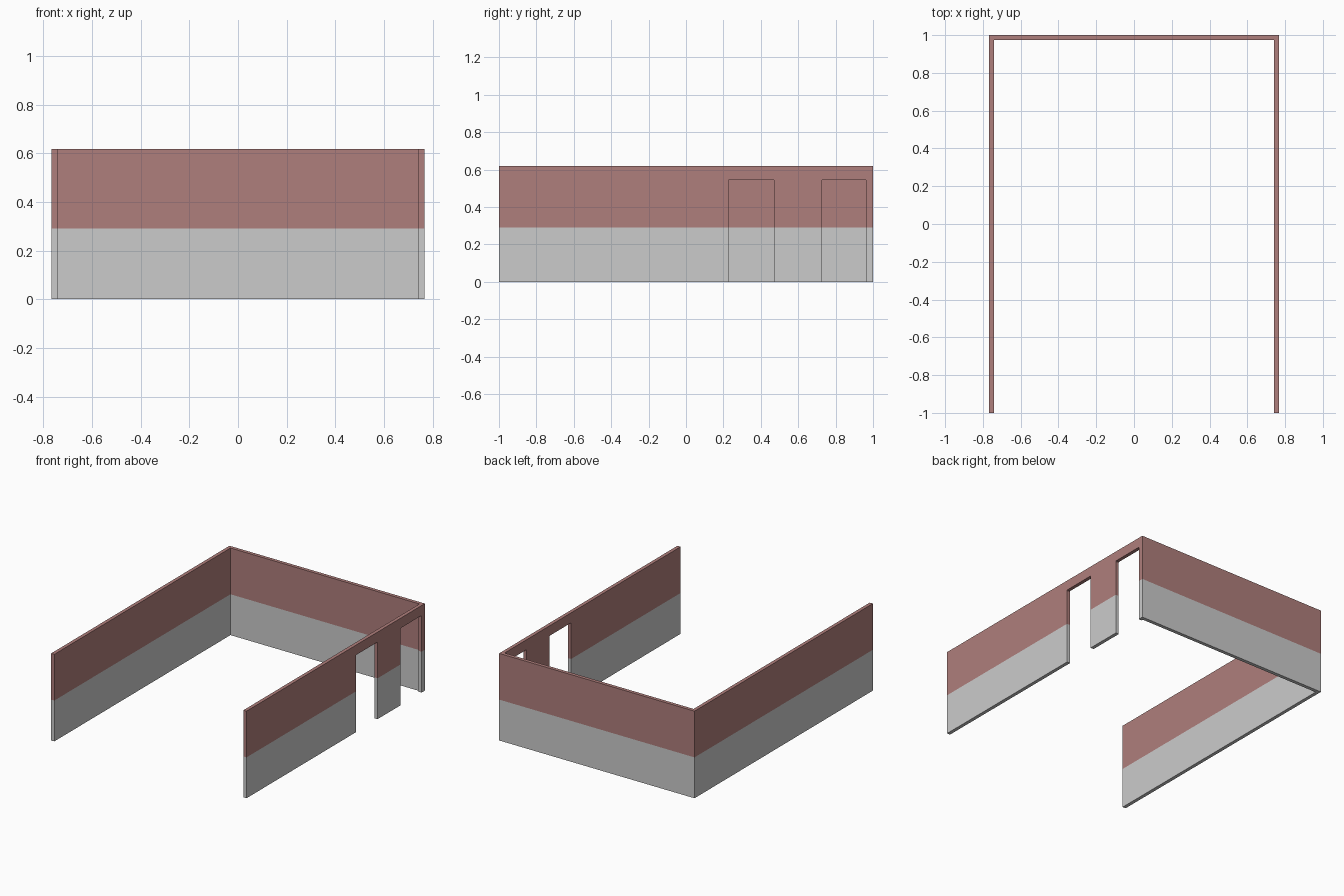
import bpy, bmesh
from mathutils import Vector

if "Cube" in bpy.data.objects:
    bpy.data.objects.remove(bpy.data.objects["Cube"])

HALF_X, HALF_Y, HEIGHT, THICK = 0.767, 1.0, 0.618, 0.025
SPLIT_Z = 0.29   # paint line between lower and upper band


def prism(name, points, direction):
    """Extrude a closed outline of 3D points into a solid."""
    bm = bmesh.new()
    face = bm.faces.new([bm.verts.new(p) for p in points])
    ext = bmesh.ops.extrude_face_region(bm, geom=[face])
    moved = [g for g in ext["geom"] if isinstance(g, bmesh.types.BMVert)]
    bmesh.ops.translate(bm, verts=moved, vec=Vector(direction))
    bmesh.ops.recalc_face_normals(bm, faces=bm.faces)
    mesh = bpy.data.meshes.new(name)
    bm.to_mesh(mesh)
    bm.free()
    obj = bpy.data.objects.new(name, mesh)
    bpy.context.collection.objects.link(obj)
    return obj


def paint(name, color):
    mat = bpy.data.materials.new(name)
    mat.diffuse_color = color
    mat.use_nodes = True
    mat.node_tree.nodes["Principled BSDF"].inputs["Base Color"].default_value = mat.diffuse_color
    return mat


# U-shaped room walls, open at the front
ix, iy = HALF_X - THICK, HALF_Y - THICK
footprint = [(-HALF_X, -HALF_Y), (-ix, -HALF_Y), (-ix, iy), (ix, iy),
             (ix, -HALF_Y), (HALF_X, -HALF_Y), (HALF_X, HALF_Y), (-HALF_X, HALF_Y)]
walls = prism("room_walls", [(x, y, 0) for x, y in footprint], (0, 0, HEIGHT))

# Two doorways with slightly eased top corners in the right wall
top, r = 0.547, 0.004
for y0, y1 in ((0.228, 0.47), (0.728, 0.963)):
    outline = [(y0, -0.1), (y1, -0.1), (y1, top - r), (y1 - r, top),
               (y0 + r, top), (y0, top - r)]
    cutter = prism("doorway_cutter", [(ix - 0.1, y, z) for y, z in outline], (0.25, 0, 0))
    cutter.hide_render = True
    mod = walls.modifiers.new("doorway", "BOOLEAN")
    mod.operation = "DIFFERENCE"
    mod.solver = "EXACT"
    mod.object = cutter
    bpy.context.view_layer.objects.active = walls
    bpy.ops.object.modifier_apply(modifier=mod.name)
    bpy.data.objects.remove(cutter)

# Split at the paint line: grey below, dusty red above
walls.data.materials.clear()
walls.data.materials.append(paint("lower_grey", (0.56, 0.56, 0.56, 1)))
walls.data.materials.append(paint("upper_red", (0.43, 0.21, 0.20, 1)))
bm = bmesh.new()
bm.from_mesh(walls.data)
bmesh.ops.bisect_plane(bm, geom=bm.verts[:] + bm.edges[:] + bm.faces[:],
                       plane_co=(0, 0, SPLIT_Z), plane_no=(0, 0, 1))
for f in bm.faces:
    f.material_index = int(f.calc_center_median().z > SPLIT_Z)
bm.to_mesh(walls.data)
bm.free()
